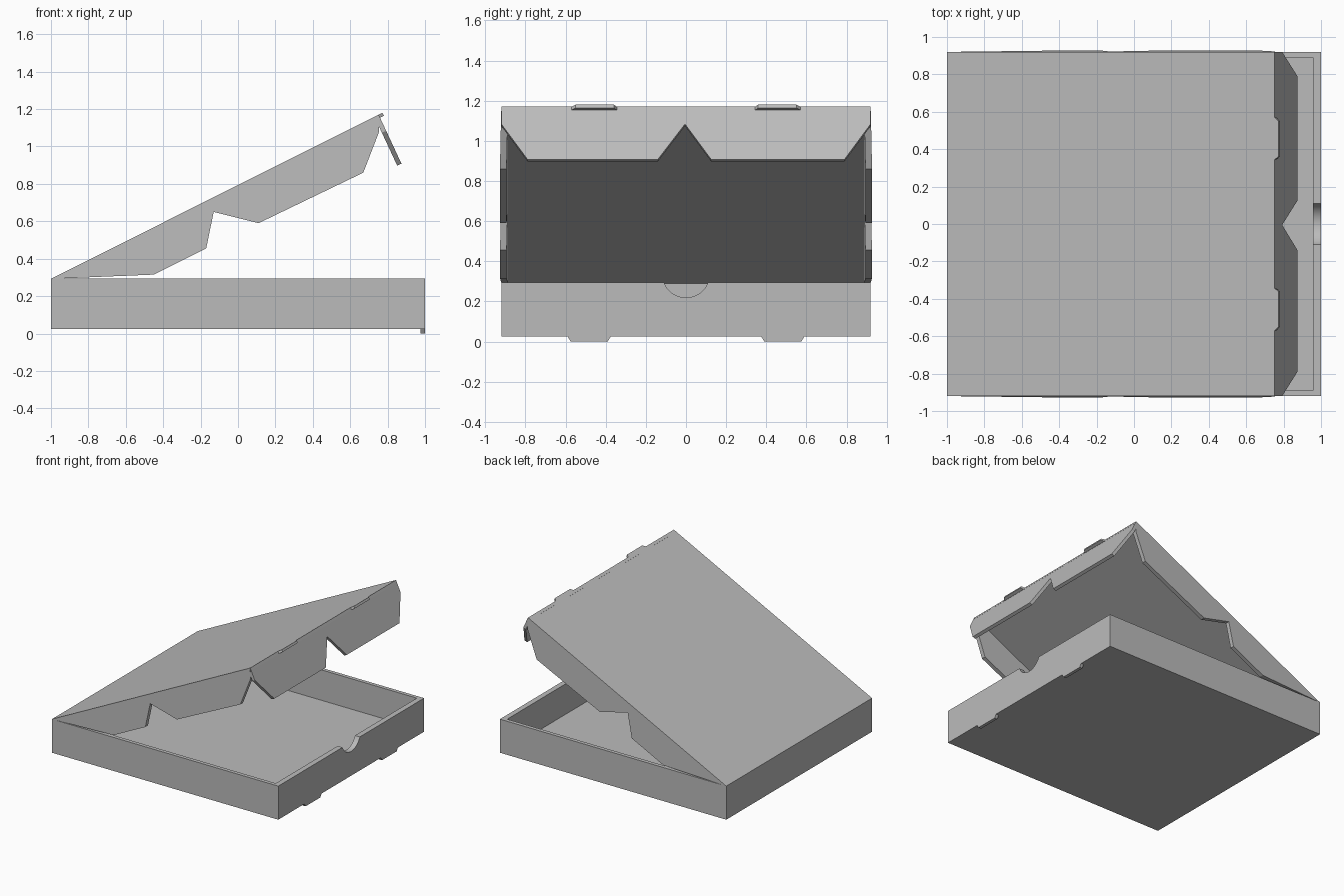
import bpy, bmesh, math
from mathutils import Vector

if "Cube" in bpy.data.objects:
    bpy.data.objects.remove(bpy.data.objects["Cube"], do_unlink=True)

card = bpy.data.materials.new("grey_card")
card.use_nodes = True
grey = (0.5, 0.5, 0.5, 1)
card.diffuse_color = grey
card.node_tree.nodes["Principled BSDF"].inputs["Base Color"].default_value = grey


def prism(name, outline, offset):
    """Solid made by sweeping a planar outline along an offset."""
    bm = bmesh.new()
    face = bm.faces.new([bm.verts.new(p) for p in outline])
    swept = bmesh.ops.extrude_face_region(bm, geom=[face])["geom"]
    moved = [v for v in swept if isinstance(v, bmesh.types.BMVert)]
    bmesh.ops.translate(bm, verts=moved, vec=offset)
    bmesh.ops.recalc_face_normals(bm, faces=bm.faces)
    mesh = bpy.data.meshes.new(name)
    bm.to_mesh(mesh)
    bm.free()
    mesh.materials.append(card)
    obj = bpy.data.objects.new(name, mesh)
    bpy.context.collection.objects.link(obj)
    return obj


def block(name, x0, x1, y, z0, z1):
    corners = [(x0, -y, z0), (x1, -y, z0), (x1, y, z0), (x0, y, z0)]
    return prism(name, corners, Vector((0, 0, z1 - z0)))


def cut(target, cutter):
    mod = target.modifiers.new("cut", "BOOLEAN")
    mod.operation = "DIFFERENCE"
    mod.solver = "EXACT"
    mod.object = cutter
    bpy.context.view_layer.objects.active = target
    bpy.ops.object.modifier_apply(modifier=mod.name)
    bpy.data.objects.remove(cutter, do_unlink=True)


HALF, BASE, RIM = 0.92, 0.025, 0.293

# Tray: hollow box with a rounded thumb notch in the front wall
tray = block("tray", -1, 1, HALF, BASE, RIM)
cut(tray, block("cavity_cutter", -0.957, 0.957, 0.89, 0.05, 0.5))
arc = [math.tau * i / 48 for i in range(48)]
cut(tray, prism("notch_cutter",
                [(0.9, 0.118 * math.cos(a), 0.337 + 0.118 * math.sin(a)) for a in arc],
                Vector((0.2, 0, 0))))
bpy.ops.object.select_all(action="DESELECT")
tray.select_set(True)
bpy.context.view_layer.objects.active = tray
bpy.ops.object.shade_smooth_by_angle(angle=math.radians(30))

# Lid frame: along runs up the lid, down points to its inside
hinge = Vector((-1, 0, RIM))
edge = Vector((0.752, 0, 1.17))
along = (edge - hinge).normalized()
down = Vector((along.z, 0, -along.x))
side = Vector((0, 1, 0))

# Lid panel
prism("lid_panel", [hinge - side * HALF, edge - side * HALF,
                    edge + side * HALF, hinge + side * HALF], down * 0.022)

# Front flap of the lid, with cut corners and a central V
drop = Vector((0.122, 0, -0.262))
inward = Vector((-0.907, 0, -0.422)) * 0.025
flap = [(-HALF, 0), (-HALF, 0.33), (-0.79, 1), (-0.14, 1), (-0.005, 0.33),
        (0.125, 1), (0.79, 1), (HALF, 0.33), (HALF, 0)]
prism("lid_front_flap", [edge + side * y + drop * t for y, t in flap], inward)

# Side flaps of the lid, leaning slightly outward
profile = [(-1, RIM), (-0.91, 0.296), (-0.45, 0.315), (-0.17, 0.455), (-0.13, 0.65),
           (0.11, 0.59), (0.67, 0.86), (0.755, 1.08), (0.752, 1.17)]
for name, s in (("left", 1), ("right", -1)):
    outline = []
    for x, z in profile:
        p = Vector((x, 0, z))
        p.y = s * (HALF + 0.03 * (p - hinge).dot(down))
        outline.append(p)
    prism("lid_flap_" + ("back" if s > 0 else "front"), outline, Vector((0, -s * 0.033, 0)))

    # Locking tabs: lid edge and tray bottom
    tab = [(0.345, 0), (0.36, 0.022), (0.55, 0.022), (0.57, 0)]
    prism("lid_tab_" + name, [edge + side * s * y + along * t for y, t in tab], down * 0.018)
    foot = [(0.375, BASE), (0.39, 0), (0.575, 0), (0.59, BASE)]
    prism("tray_tab_" + name, [(0.975, s * y, z) for y, z in foot], Vector((0.025, 0, 0)))
